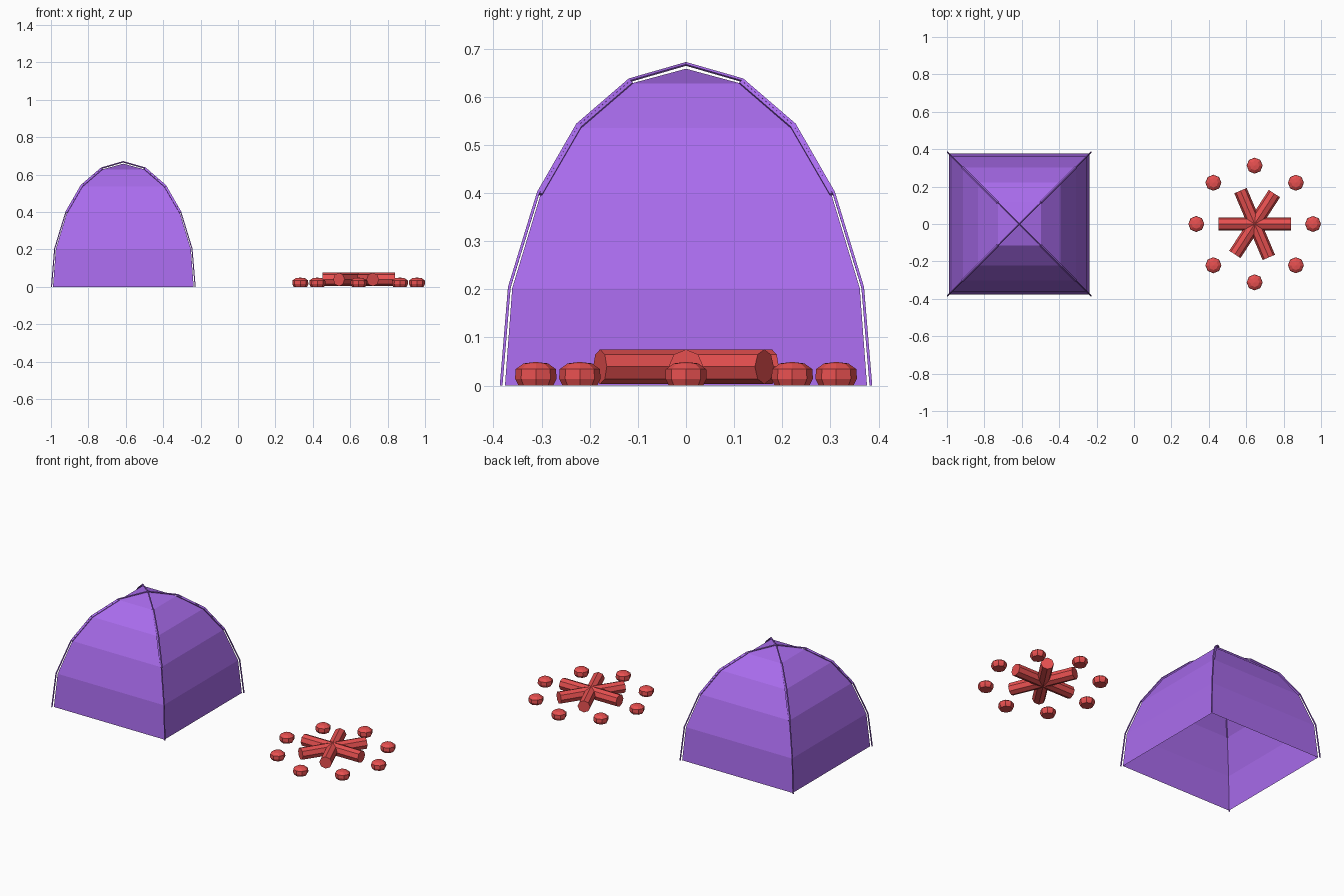
import bpy, bmesh
from math import pi, cos, sin, radians
from mathutils import Matrix, Vector

if "Cube" in bpy.data.objects:
    bpy.data.objects.remove(bpy.data.objects["Cube"])

TENT = Vector((-0.613, 0, 0))
FIRE = Vector((0.645, 0, 0))

def material(name, rgb):
    m = bpy.data.materials.new(name)
    m.diffuse_color = (*rgb, 1)
    m.use_nodes = True
    m.node_tree.nodes["Principled BSDF"].inputs["Base Color"].default_value = m.diffuse_color
    return m

purple = material("purple", (0.40, 0.15, 0.85))
red = material("red", (0.80, 0.08, 0.08))

def add_object(name, bm, mat, loc):
    bmesh.ops.recalc_face_normals(bm, faces=bm.faces)
    me = bpy.data.meshes.new(name)
    bm.to_mesh(me)
    bm.free()
    me.materials.append(mat)
    ob = bpy.data.objects.new(name, me)
    ob.location = loc
    bpy.context.collection.objects.link(ob)
    return ob

def lathe(bm, profile, sides, turn):
    """Stack rings of (radius, z); radius 0 closes in a point."""
    rings = []
    for r, z in profile:
        n = sides if r else 1
        rings.append([bm.verts.new((r * cos(turn + 2 * pi * i / sides),
                                    r * sin(turn + 2 * pi * i / sides), z)) for i in range(n)])
    for a, b in zip(rings, rings[1:]):
        for i in range(sides):
            j = (i + 1) % sides
            bm.faces.new((a[i], a[j], b[j], b[i]) if len(b) > 1 else (a[i], a[j], b[0]))
    return rings

def rod(name, points, radius):
    """Four-sided tube along a path."""
    cu = bpy.data.curves.new(name, 'CURVE')
    cu.dimensions = '3D'
    cu.bevel_depth = radius
    cu.bevel_resolution = 0
    cu.use_fill_caps = True
    sp = cu.splines.new('POLY')
    sp.points.add(len(points) - 1)
    for p, co in zip(sp.points, points):
        p.co = (*co, 1)
    cu.materials.append(purple)
    ob = bpy.data.objects.new(name, cu)
    ob.location = TENT
    bpy.context.collection.objects.link(ob)
    bpy.context.view_layer.objects.active = ob
    ob.select_set(True)
    bpy.ops.object.convert(target='MESH')
    ob.select_set(False)
    for f in ob.data.polygons:
        f.use_smooth = False

# Tent canopy: square dome, open below
canopy = [(0.376, 0), (0.361, 0.202), (0.302, 0.397), (0.221, 0.535), (0.115, 0.627), (0, 0.658)]
bm = bmesh.new()
lathe(bm, [(h * 2 ** 0.5, z) for h, z in canopy], 4, pi / 4)
add_object("tent_canopy", bm, purple, TENT)

# Two crossing poles just outside the ridges
pole = [(0.384, 0), (0.367, 0.204), (0.307, 0.400), (0.226, 0.541), (0.118, 0.634), (0, 0.668)]
for n, s in (("a", 1), ("b", -1)):
    half = [Vector((h, s * h, z)) for h, z in pole]
    other = [Vector((-p.x, -p.y, p.z)) for p in half[-2::-1]]
    rod("tent_pole_" + n, half + other, 0.004)

# Sleeves that tie the poles to the upper ridges
sleeve = [(0.304, 0.398), (0.223, 0.538), (0.116, 0.630)]
for sx in (-1, 1):
    for sy in (-1, 1):
        rod("pole_sleeve", [(sx * h, sy * h, z) for h, z in sleeve], 0.008)

# Three crossing logs
for deg in (0, 57, 113):
    bm = bmesh.new()
    bmesh.ops.create_cone(bm, cap_ends=True, segments=8, radius1=0.036, radius2=0.036, depth=0.388)
    bm.transform(Matrix.Rotation(radians(deg), 4, 'Z') @ Matrix.Rotation(pi / 2, 4, 'Y'))
    add_object("log", bm, red, FIRE + Vector((0, 0, 0.039)))

# Ring of eight stones
stone = [(0.036, 0), (0.043, 0.014), (0.042, 0.034), (0.025, 0.046), (0, 0.049)]
for i in range(8):
    a = i * pi / 4
    bm = bmesh.new()
    rings = lathe(bm, stone, 8, a)
    bm.faces.new(rings[0])
    add_object("fire_stone", bm, red, FIRE + Vector((0.312 * cos(a), 0.312 * sin(a), 0)))
